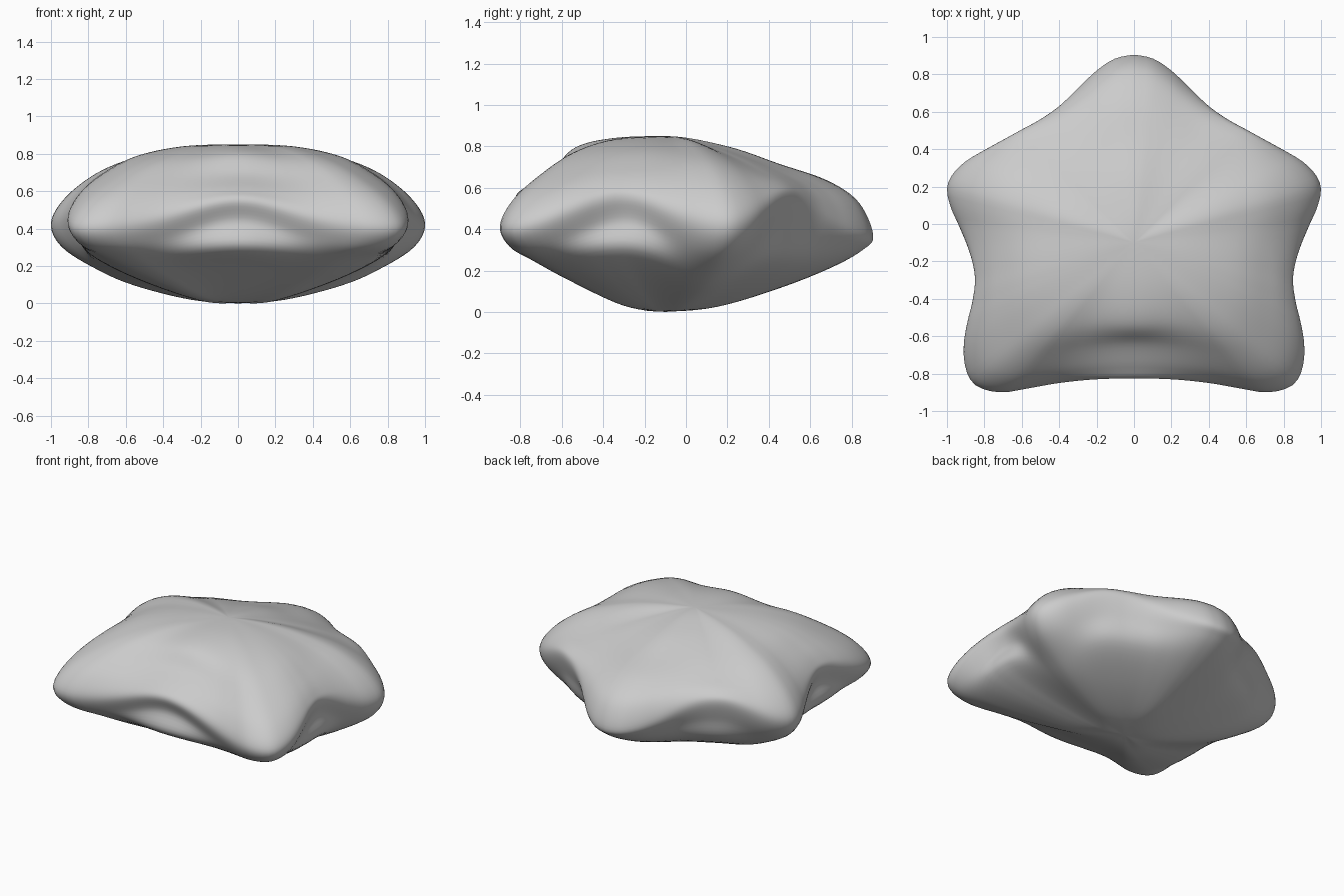
import bpy, bmesh, math

if "Cube" in bpy.data.objects:
    bpy.data.objects.remove(bpy.data.objects["Cube"])

CY = -0.1  # centre of the radial sections
# Right half of the star outline, from back tip to front middle
outline = [(0, .905), (.1, .885), (.2, .82), (.3, .725), (.4, .63), (.5, .56), (.6, .505), (.7, .45),
           (.8, .395), (.9, .335), (.97, .265), (1, .19), (.98, .09), (.94, 0), (.89, -.12), (.86, -.22),
           (.85, -.31), (.865, -.42), (.89, -.52), (.91, -.64), (.905, -.75), (.87, -.84), (.8, -.885),
           (.7, -.9), (.6, -.885), (.4, -.85), (.2, -.83), (0, -.825)]

# Radial sections (fraction of radius, height), top pole to bottom pole
back_tip = [(0, .85), (.3, .80), (.55, .715), (.78, .635), (.93, .53), (1, .37), (.95, .30), (.8, .215), (.55, .115), (.25, .025), (0, .003)]
back_dip = [(0, .85), (.3, .81), (.6, .74), (.82, .67), (.95, .62), (1, .56), (.96, .42), (.89, .26), (.6, .12), (.25, .02), (0, .003)]
side_tip = [(0, .85), (.3, .835), (.55, .78), (.75, .70), (.92, .57), (1, .43), (.94, .30), (.75, .18), (.55, .095), (.25, .02), (0, .003)]
side_dip = [(0, .85), (.35, .84), (.65, .785), (.86, .69), (.97, .61), (1, .55), (.965, .44), (.975, .30), (.7, .155), (.25, .018), (0, .003)]
front_tip = [(0, .85), (.3, .835), (.55, .77), (.76, .66), (.92, .54), (1, .41), (.94, .31), (.78, .24), (.55, .14), (.25, .03), (0, .003)]
front_dip = [(0, .85), (.35, .84), (.6, .795), (.75, .69), (.92, .61), (1, .55), (.955, .44), (.98, .30), (.7, .19), (.25, .03), (0, .003)]
keys = [(90, back_tip), (44.5, back_dip), (16, side_tip), (-14, side_dip), (-42, front_tip), (-90, front_dip)]


def spline(pts, n, mirror=False):
    """Catmull-Rom curve through pts, n steps per span; mirror keeps the ends level."""
    first, last = pts[0], pts[-1]
    if mirror:
        first, last = (-pts[1][0], pts[1][1]), (-pts[-2][0], pts[-2][1])
    ext = [first] + pts + [last]
    out = []
    for i in range(len(pts) - 1):
        for k in range(n):
            t = k / n
            out.append(tuple(.5 * (2 * q + (r - p) * t + (2 * p - 5 * q + 4 * r - s) * t * t
                                   + (3 * q - p - 3 * r + s) * t ** 3) for p, q, r, s in zip(*ext[i:i + 4])))
    return out + [pts[-1]]


polar = [(math.degrees(math.atan2(y - CY, x)), math.hypot(x, y - CY)) for x, y in spline(outline, 6)]
keys = [(a, spline(p, 6, True)) for a, p in keys]


def radius(ang):
    for (a, r), (b, s) in zip(polar, polar[1:]):
        if a >= ang >= b:
            return r + (s - r) * (a - ang) / max(a - b, 1e-6)
    return polar[-1][1]


def section(ang):
    for (a, p), (b, q) in zip(keys, keys[1:]):
        if a >= ang >= b:
            w = .5 - .5 * math.cos(math.pi * (a - ang) / (a - b))
            return [(u[0] + (v[0] - u[0]) * w, u[1] + (v[1] - u[1]) * w) for u, v in zip(p, q)]


# Star cushion: loft the sections around the centre
N = 180
bm = bmesh.new()
top = bm.verts.new((0, CY, .85))
bottom = bm.verts.new((0, CY, 0))
rings = []
for i in range(N):
    full = 90 - 360 * i / N
    ang = full if full >= -90 else -180 - full
    side = 1 if full >= -90 else -1
    R, c, s = radius(ang), math.cos(math.radians(ang)), math.sin(math.radians(ang))
    rings.append([bm.verts.new((side * f * R * c, CY + f * R * s, max(z, 0))) for f, z in section(ang)[1:-1]])
for i in range(N):
    a, b = rings[i], rings[(i + 1) % N]
    bm.faces.new((top, b[0], a[0]))
    bm.faces.new((bottom, a[-1], b[-1]))
    for j in range(len(a) - 1):
        bm.faces.new((a[j], b[j], b[j + 1], a[j + 1]))
bmesh.ops.recalc_face_normals(bm, faces=bm.faces)
for f in bm.faces:
    f.smooth = True
mesh = bpy.data.meshes.new("star_cushion")
bm.to_mesh(mesh)
bm.free()
cushion = bpy.data.objects.new("star_cushion", mesh)
bpy.context.collection.objects.link(cushion)

grey = bpy.data.materials.new("light_grey")
grey.diffuse_color = (.6, .6, .6, 1)
grey.use_nodes = True
grey.node_tree.nodes["Principled BSDF"].inputs["Base Color"].default_value = grey.diffuse_color
mesh.materials.append(grey)
